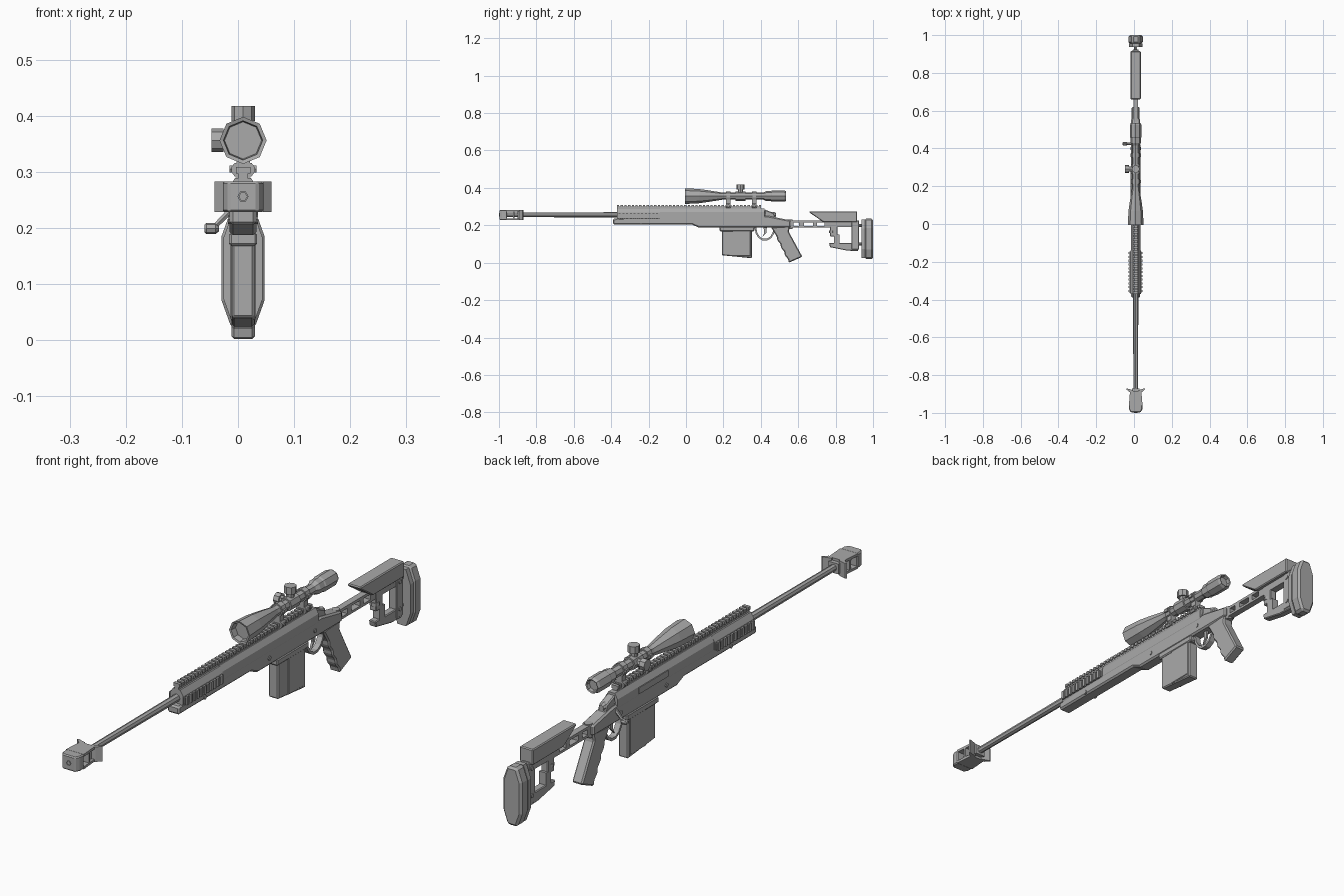
import bpy, bmesh
from math import cos, sin, pi
from mathutils import Vector, Matrix

if "Cube" in bpy.data.objects:
    bpy.data.objects.remove(bpy.data.objects["Cube"])

# Shared heights and directions
CENTRE_X = 0.009
BORE = 0.256
SIGHT = 0.356
FLOOR = 0.187
ARM_TOP = 0.226
RAIL = 0.3
ACROSS, ALONG, UP = Vector((1, 0, 0)), Vector((0, 1, 0)), Vector((0, 0, 1))

grey = bpy.data.materials.new("gunmetal_grey")
grey.use_nodes = True
grey.diffuse_color = (0.4, 0.4, 0.4, 1)
grey.node_tree.nodes["Principled BSDF"].inputs["Base Color"].default_value = grey.diffuse_color


def finish(name, bm, bevel=0):
    bmesh.ops.recalc_face_normals(bm, faces=bm.faces)
    mesh = bpy.data.meshes.new(name)
    bm.to_mesh(mesh)
    bm.free()
    mesh.materials.append(grey)
    part = bpy.data.objects.new(name, mesh)
    part.location.x = CENTRE_X
    bpy.context.collection.objects.link(part)
    if bevel:
        chamfer = part.modifiers.new("Chamfer", "BEVEL")
        chamfer.width, chamfer.segments, chamfer.limit_method = bevel, 1, "ANGLE"
    return part


def skin(name, rings, bevel=0):
    """Join equal rings of points into a closed solid."""
    bm = bmesh.new()
    loops = [[bm.verts.new(point) for point in ring] for ring in rings]
    for a, b in zip(loops, loops[1:]):
        for k in range(len(a)):
            bm.faces.new((a[k - 1], a[k], b[k], b[k - 1]))
    bm.faces.new(loops[0])
    bm.faces.new(loops[-1])
    return finish(name, bm, bevel)


def side_profile(name, points, width, bevel=0):
    """Outline of (y, z) points given a width across."""
    return skin(name, [[(x, y, z) for y, z in points] for x in (-width / 2, width / 2)], bevel)


def plan_profile(name, points, heights, bevel=0):
    """Outline of (x, y) points raised between two heights."""
    return skin(name, [[(x, y, z) for x, y in points] for z in heights], bevel)


def eight_sided(name, width, height, cut, length, bevel=0):
    """Box along y with its four long edges cut by (x, z) amounts."""
    bottom, top = height
    half, (cut_x, cut_z) = width / 2, cut
    right = [(half - cut_x, bottom), (half, bottom + cut_z), (half, top - cut_z), (half - cut_x, top)]
    outline = right + [(-x, z) for x, z in reversed(right)]
    return skin(name, [[(x, y, z) for x, z in outline] for y in length], bevel)


def block(name, width, length, height, x=0, bevel=0):
    low = Vector((x - width / 2, length[0], height[0]))
    high = Vector((x + width / 2, length[1], height[1]))
    bm = bmesh.new()
    place = Matrix.Translation((low + high) / 2) @ Matrix.Diagonal((*(high - low), 1))
    bmesh.ops.create_cube(bm, size=1, matrix=place)
    return finish(name, bm, bevel)


def turned(name, steps, start=(0, 0, 0), axis=ALONG, sides=8):
    """Turn (distance, radius) steps about an axis."""
    turn = axis.to_track_quat("Z", "Y")
    angles = [2 * pi * k / sides for k in range(sides)]
    return skin(name, [[Vector(start) + turn @ Vector((r * cos(a), r * sin(a), d)) for a in angles]
                       for d, r in steps])


def pin(name, length, radius, centre, axis=ACROSS, sides=8):
    return turned(name, [(-length / 2, radius), (length / 2, radius)], centre, axis, sides)


def repeat(part, count, step):
    row = part.modifiers.new("Row", "ARRAY")
    row.count, row.use_relative_offset, row.use_constant_offset = count, False, True
    row.constant_offset_displace = ALONG * step
    return part


def mirror(part):
    part.modifiers.new("Mirror", "MIRROR")
    return part


# Barrel and muzzle brake
turned("barrel", [(-0.97, 0.012), (-0.1, 0.015)], UP * BORE)
turned("bore_rim", [(-0.99, 0.01), (-1, 0.01), (-1, 0.007), (-0.99, 0.007)], UP * BORE, sides=6)
brake_bottom, brake_top, plate = BORE - 0.028, BORE + 0.027, 0.009
nose = [(-0.026, -0.997), (0.026, -0.997), (0.036, -0.98), (0.036, -0.957), (-0.036, -0.957), (-0.036, -0.98)]
plan_profile("brake_nose", nose, (brake_bottom, brake_top), bevel=0.004)
deck = [(-0.036, -0.96), (0.036, -0.96), (0.03, -0.885), (-0.03, -0.885)]
plan_profile("brake_roof", deck, (brake_top - plate, brake_top))
plan_profile("brake_floor", deck, (brake_bottom, brake_bottom + plate))
block("brake_baffle", 0.064, (-0.925, -0.917), (brake_bottom, brake_top))
block("brake_collar", 0.04, (-0.9, -0.87), (brake_bottom + plate, brake_top - plate))
wing = [(0.015, -0.895), (0.034, -0.89), (0.051, -0.874), (0.047, -0.87), (0.015, -0.88)]
mirror(plan_profile("brake_wing", wing, (brake_bottom, brake_top)))

# Chassis, handguard and receiver
chassis = [(-0.39, 0.205), (0.03, 0.205), (0.07, FLOOR), (0.56, FLOOR), (0.56, ARM_TOP),
           (0.44, 0.25), (-0.14, 0.25), (-0.39, 0.235)]
side_profile("chassis", chassis, width=0.048, bevel=0.006)
eight_sided("handguard", 0.054, (0.22, 0.288), (0.012, 0.02), (-0.37, -0.14))
eight_sided("receiver", 0.05, (0.22, 0.29), (0.012, 0.02), (-0.14, 0.42))
receiver_tail = [(0.42, ARM_TOP), (0.48, 0.235), (0.47, 0.265), (0.42, 0.285)]
side_profile("receiver_tail", receiver_tail, width=0.032, bevel=0.004)
block("ejection_cover", 0.008, (0.13, 0.3), (0.245, 0.268), x=-0.024)
for y in (-0.24, 0.135, 0.4):
    pin("cross_screw", 0.054, 0.008, (0, y, 0.215))

# Toothed rails
block("top_rail", 0.018, (-0.37, 0.4), (0.283, RAIL))
repeat(block("top_rail_tooth", 0.026, (-0.37, -0.358), (RAIL - 0.003, RAIL + 0.009)), count=39, step=0.02)
mirror(block("side_rail", 0.012, (-0.365, -0.145), (0.238, 0.262), x=0.026))
mirror(repeat(block("side_rail_tooth", 0.008, (-0.36, -0.349), (0.234, 0.266), x=0.033), count=11, step=0.02))

# Magazine
magazine = [(0.192, 0.04), (0.352, 0.024), (0.352, FLOOR), (0.192, FLOOR)]
side_profile("magazine", magazine, width=0.04, bevel=0.004)
block("magazine_well", 0.05, (0.18, 0.365), (0.168, 0.192), bevel=0.004)
block("magazine_rib", 0.045, (0.25, 0.345), (0.036, FLOOR), bevel=0.002)

# Trigger and its guard, bent along a half ellipse
arc = [pi * k / 7 for k in range(8)]
outer = [(0.422 - 0.055 * cos(a), FLOOR - 0.07 * sin(a)) for a in arc]
inner = [(0.422 - 0.046 * cos(a), FLOOR - 0.06 * sin(a)) for a in arc]
side_profile("trigger_guard", outer + inner[::-1], width=0.022)
trigger = [(0.415, FLOOR), (0.418, 0.16), (0.408, 0.137), (0.43, 0.16), (0.432, FLOOR)]
side_profile("trigger", trigger, width=0.008)

# Pistol grip, its front edge stepped into finger grooves
fingers = [(0.485 + 0.01 * k - 0.007 * (k % 2), 0.14 - 0.02 * k) for k in range(7)]
grip_back = [(0.55, 0), (0.622, 0.032), (0.55, 0.165), (0.555, ARM_TOP - 0.03)]
side_profile("pistol_grip", [(0.455, 0.19)] + fingers + grip_back, width=0.042, bevel=0.005)

# Bolt
turned("bolt_body", [(0.41, 0.017), (0.47, 0.015), (0.48, 0.01)], UP * BORE)
turned("bolt_arm", [(0, 0.007), (0.05, 0.005)], (-0.015, 0.425, 0.238), -ACROSS - UP, sides=6)
turned("bolt_knob", [(0, 0.005), (0.006, 0.01), (0.022, 0.01), (0.026, 0.006)],
       (-0.043, 0.425, 0.199), -ACROSS)

# Skeleton stock arm: two bars joined by struts
block("arm_top_bar", 0.024, (0.54, 0.8), (ARM_TOP - 0.01, ARM_TOP))
block("arm_bottom_bar", 0.024, (0.54, 0.8), (FLOOR, FLOOR + 0.009))
for start, end in ((0.54, 0.575), (0.605, 0.63), (0.68, 0.7), (0.74, 0.8)):
    block("arm_strut", 0.024, (start, end), (FLOOR + 0.003, ARM_TOP - 0.004))
pin("stock_hinge", 0.05, 0.015, (0, 0.555, 0.205), UP)

# Cheek rest
cheek = [(0.66, 0.268), (0.735, 0.217), (0.915, 0.217), (0.915, 0.275), (0.66, 0.275)]
side_profile("cheek_rest", cheek, width=0.054, bevel=0.01)

# Stock frame around its open window
block("frame_top", 0.028, (0.77, 0.9), (0.19, 0.22))
block("frame_front", 0.028, (0.77, 0.81), (0.14, 0.2), bevel=0.003)
block("frame_neck", 0.028, (0.79, 0.82), (0.09, 0.15))
foot = [(0.765, 0.105), (0.77, 0.083), (0.86, 0.065), (0.92, 0.062), (0.92, 0.105)]
side_profile("frame_foot", foot, width=0.028, bevel=0.003)
block("frame_rear", 0.032, (0.885, 0.925), (0.07, ARM_TOP), bevel=0.003)
pin("height_wheel", 0.012, 0.018, (0, 0.782, 0.165), UP)
for z in (0.1, 0.2):
    pin("pad_rod", 0.04, 0.008, (0, 0.93, z), ALONG)
    pin("frame_screw", 0.038, 0.008, (0, 0.905, z), ACROSS)

# Butt plate and pad
eight_sided("butt_plate", 0.07, (0.024, 0.232), (0.018, 0.05), (0.938, 0.956))
eight_sided("butt_pad", 0.076, (0.02, 0.236), (0.018, 0.05), (0.955, 1), bevel=0.008)

# Scope: hollow objective bell, tube, stepped eyepiece
bell = [(0.02, 0.033), (-0.003, 0.035), (-0.005, 0.042), (0.07, 0.038), (0.12, 0.031), (0.195, 0.019)]
eyepiece = [(0.415, 0.019), (0.43, 0.027), (0.455, 0.027), (0.46, 0.03), (0.525, 0.03),
            (0.535, 0.026), (0.533, 0.022), (0.52, 0.02)]
turned("scope_tube", bell + eyepiece, UP * SIGHT)
turret_at = (0, 0.291, SIGHT)
pin("scope_collar", 0.055, 0.025, turret_at, ALONG)
for name, axis, reach in (("elevation_turret", UP, 0.061), ("windage_turret", -ACROSS, 0.056)):
    turned(name, [(0, 0.014), (0.035, 0.014), (0.035, 0.021), (reach, 0.021)], turret_at, axis)

# Scope rings clamped to the rail
for y in (0.225, 0.365):
    length = (y - 0.012, y + 0.012)
    pin("scope_ring", 0.024, 0.024, (0, y, SIGHT), ALONG)
    block("ring_post", 0.024, length, (RAIL, SIGHT - 0.015))
    eight_sided("ring_clamp", 0.042, (RAIL - 0.008, RAIL + 0.016), (0.006, 0.008), length)
    pin("clamp_bolt", 0.048, 0.007, (0, y, RAIL + 0.005), sides=6)
    block("ring_lug", 0.056, (y - 0.009, y + 0.009), (SIGHT - 0.006, SIGHT + 0.006))
